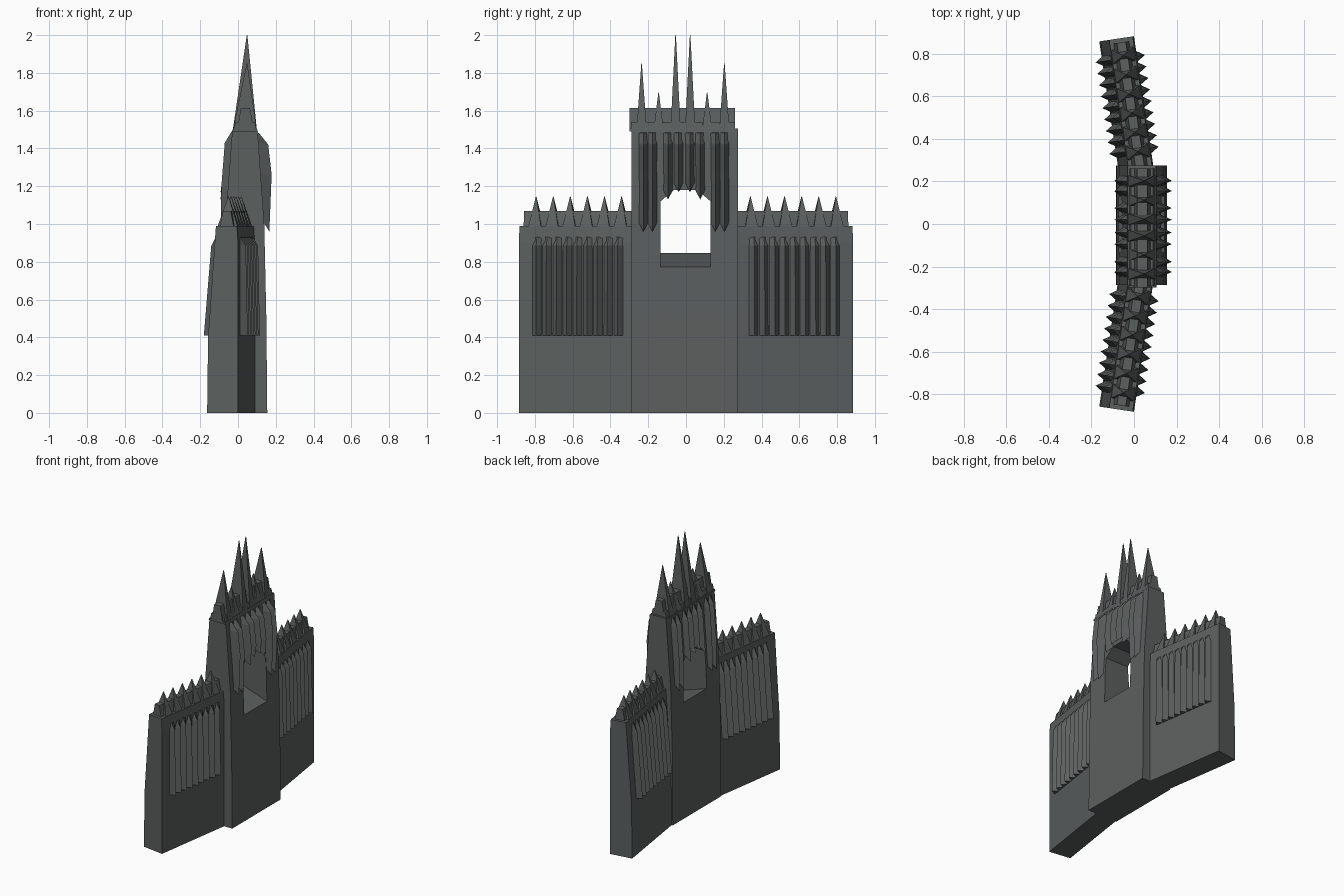
import bpy, bmesh, math

if "Cube" in bpy.data.objects:
    bpy.data.objects.remove(bpy.data.objects["Cube"])

stone = bpy.data.materials.new("dark grey stone")
stone.diffuse_color = (0.105, 0.115, 0.113, 1)
stone.use_nodes = True
stone.node_tree.nodes["Principled BSDF"].inputs["Base Color"].default_value = stone.diffuse_color
ANG = math.radians(8.5)


def make(name, solids, place=None):
    """One object from several lofted solids; each solid is a list of rings."""
    bm = bmesh.new()
    for rings in solids:
        vs = [[bm.verts.new(place(p) if place else p) for p in r] for r in rings]
        n = len(vs[0])
        for a, b in zip(vs, vs[1:]):
            for i in range(n):
                bm.faces.new((a[i], a[(i + 1) % n], b[(i + 1) % n], b[i]))
        bm.faces.new(vs[0])
        bm.faces.new(vs[-1])
    bmesh.ops.recalc_face_normals(bm, faces=bm.faces)
    me = bpy.data.meshes.new(name)
    bm.to_mesh(me)
    bm.free()
    me.materials.append(stone)
    ob = bpy.data.objects.new(name, me)
    bpy.context.collection.objects.link(ob)
    return ob


def extrude_y(profile, y0, y1):
    return [[(x, y, z) for x, z in profile] for y in (y0, y1)]


def rib(y, w, sections):
    """Triangular rib; sections are (wall x, wall z, ridge x, ridge z)."""
    return [[(xw, y - w, zw), (xw, y + w, zw), (xr, y, zr)]
            for xw, zw, xr, zr in sections]


def spike(x, y, hx, hy, z0, z1, lean=0.0):
    """Steep pyramid, wide across the wall."""
    t = 0.0015
    return [[(x - hx, y - hy, z0), (x + hx, y - hy, z0), (x + hx, y + hy, z0), (x - hx, y + hy, z0)],
            [(x + lean - t, y - t, z1), (x + lean + t, y - t, z1),
             (x + lean + t, y + t, z1), (x + lean - t, y + t, z1)]]


# --- Central tower with tapered side profile
tower = make("gate_tower", [extrude_y(
    [(-0.085, 0), (0.155, 0), (0.15, 0.5), (0.139, 1.0), (0.103, 1.5),
     (-0.03, 1.5), (-0.068, 1.0), (-0.082, 0.5)], -0.288, 0.275)])

# Window opening with sloping sill, cut through the tower
sill = lambda x: 0.77 + (0.155 - x) * 0.333
ring = lambda x: [(x, -0.135, sill(x)), (x, 0.13, sill(x)), (x, 0.13, 1.12),
                  (x, 0.06, 1.18), (x, -0.065, 1.18), (x, -0.135, 1.12)]
cutter = make("window_cutter", [[ring(-0.3), ring(0.3)]])
cutter.hide_render = True
cutter.hide_viewport = True
cut = tower.modifiers.new("window", 'BOOLEAN')
cut.operation = 'DIFFERENCE'
cut.object = cutter
cut.solver = 'EXACT'

# Hanging ribs on both tower faces
front, back = [], []
for y, low in [(-0.226, 0.96), (-0.178, 0.96), (0.155, 0.96), (0.203, 0.96),
               (-0.095, 1.13), (-0.04, 1.17), (0.02, 1.17), (0.075, 1.13)]:
    w = 0.026
    wall = lambda z: 0.137 - (z - 1.0) * 0.072
    front.append(rib(y, w, [(wall(low) - 0.005, low + 0.05, 0.166, low),
                            (wall(1.27) - 0.005, 1.27, 0.178, 1.26),
                            (wall(1.4) - 0.005, 1.43, 0.16, 1.42),
                            (0.1, 1.485, 0.112, 1.48)]))
    wall = lambda z: -0.066 + (z - 1.0) * 0.076
    back.append(rib(y, w, [(wall(low) + 0.005, low + 0.05, -0.092, low),
                           (wall(1.2) + 0.005, 1.2, -0.088, 1.2),
                           (wall(1.4) + 0.005, 1.43, -0.07, 1.43),
                           (-0.025, 1.485, -0.034, 1.49)]))
make("tower_front_ribs", front)
make("tower_back_ribs", back)

# Tower crest, small merlons and tall spires
make("tower_crest", [extrude_y([(-0.005, 1.495), (0.085, 1.495), (0.063, 1.615), (0.015, 1.615)],
                               -0.298, 0.26)])
make("tower_ledge", [extrude_y([(-0.03, 1.49), (0.105, 1.49), (0.1, 1.505), (-0.025, 1.505)],
                               -0.298, 0.275)])
make("tower_merlons", [extrude_y([(-0.022, 1.5), (0.098, 1.5), (0.09, 1.54), (-0.014, 1.54)],
                                 y - 0.022, y + 0.022)
                       for y in (-0.27, -0.19, -0.1, -0.017, 0.066, 0.155, 0.238)])
make("tower_spires", [spike(0.036, y, 0.064, 0.027, 1.495, z, 0.012) for y, z in
                      [(-0.235, 1.85), (-0.145, 1.695), (-0.055, 2.0),
                       (0.022, 2.0), (0.112, 1.695), (0.203, 1.85)]])

# --- Wings, angled backwards on both sides
for side, label in ((1, "left"), (-1, "right")):
    def place(p, s=side):
        v, u, z = p
        return (0.09 - u * math.sin(ANG) + v * math.cos(ANG),
                s * (0.28 + u * math.cos(ANG) + v * math.sin(ANG)), z)

    make(label + "_wing_wall", [extrude_y(
        [(-0.165, 0), (0, 0), (0, 0.9), (-0.006, 0.99), (-0.118, 0.99), (-0.16, 0.4)],
        -0.05, 0.61)], place)

    # Vertical ribs on both faces
    ribs = []
    for i in range(9):
        u = 0.079 + i * 0.0545
        ribs.append(rib(u, 0.027, [(-0.004, 0.41, 0.038, 0.41), (-0.004, 0.885, 0.028, 0.885),
                                   (-0.006, 0.93, 0.0, 0.93)]))
        ribs.append(rib(u, 0.027, [(-0.155, 0.41, -0.197, 0.41), (-0.12, 0.885, -0.157, 0.885),
                                   (-0.115, 0.95, -0.124, 0.95)]))
    make(label + "_wing_ribs", ribs, place)

    # Crest wall and row of spikes
    make(label + "_wing_crest", [extrude_y(
        [(-0.1, 0.985), (-0.026, 0.985), (-0.042, 1.07), (-0.084, 1.07)], -0.03, 0.59)], place)
    make(label + "_wing_spikes", [spike(-0.063, 0.071 + i * 0.0915, 0.054, 0.034, 0.985, 1.145)
                                  for i in range(6)], place)
